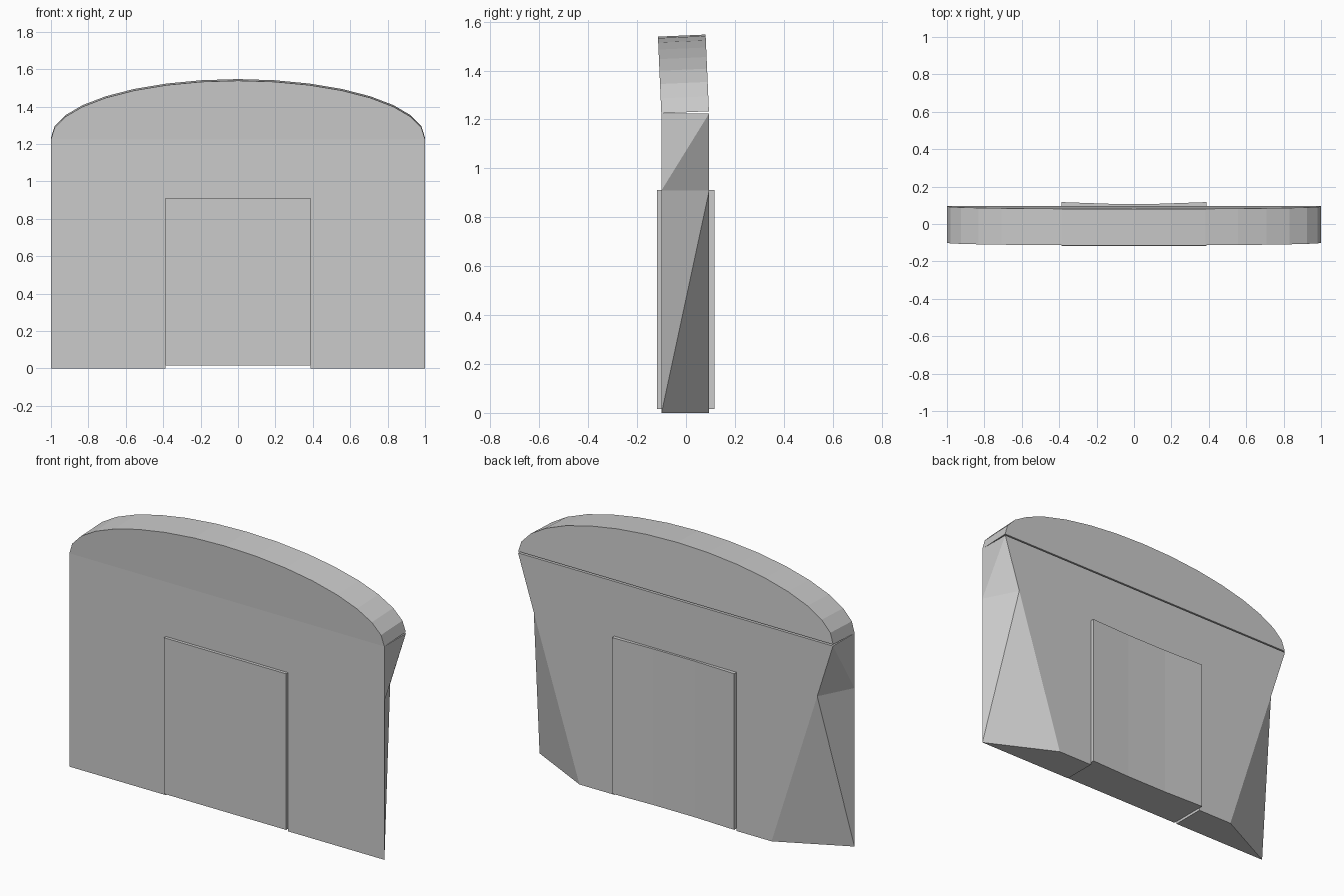
import bpy, math

if "Cube" in bpy.data.objects:
    bpy.data.objects.remove(bpy.data.objects["Cube"])

FRONT, BACK = -0.1, 0.095
SHOULDER, LINTEL, HALF_DOOR = 1.225, 0.91, 0.388


def add_mesh(name, verts, faces):
    mesh = bpy.data.meshes.new(name)
    mesh.from_pydata(verts, [], faces)
    mesh.update()
    obj = bpy.data.objects.new(name, mesh)
    bpy.context.collection.objects.link(obj)
    return obj


def prism(name, front, back):
    """Solid joining two outlines (counter-clockwise from the front)."""
    n = len(front)
    faces = [tuple(range(n)), tuple(range(2 * n - 1, n - 1, -1))]
    faces += [(i, i + n, (i + 1) % n + n, (i + 1) % n) for i in range(n)]
    return add_mesh(name, front + back, faces)


# Wall: right half with back-tapered sides and a doorway, mirrored
half = [(0, LINTEL), (HALF_DOOR, LINTEL), (HALF_DOOR, 0), (1, 0),
        (1, LINTEL), (1, SHOULDER), (0, SHOULDER)]
taper = {3: 0.61, 4: 0.9}  # narrower x at the back
front = [(x, FRONT, z) for x, z in half]
back = [(taper.get(i, x), BACK, z) for i, (x, z) in enumerate(half)]
n = len(half)
faces = [(0, 1, 4, 5, 6), (1, 2, 3, 4)]
faces += [tuple(i + n for i in reversed(f)) for f in faces]
faces += [(0, n, n + 1, 1), (1, n + 1, n + 2, 2), (2, n + 2, n + 3, 3),
          (5, n + 5, n + 6, 6)]
# twisted outer sides, split along the outward diagonal
for i in (3, 4):
    faces += [(i, i + n, i + 1 + n), (i, i + 1 + n, i + 1)]
wall = add_mesh("wall", front + back, faces)
mirror = wall.modifiers.new("mirror", 'MIRROR')
mirror.use_clip = True

# Arched cap: half ellipse, leaning slightly forward
arc = [(math.cos(math.pi * k / 16), 0.314 * math.sin(math.pi * k / 16))
       for k in range(17)]
cap = prism("arched_cap", [(x, 0, z) for x, z in arc],
            [(x, BACK - FRONT, z) for x, z in arc])
cap.location = (0, FRONT - 0.001, SHOULDER)
cap.rotation_euler = (math.radians(2.5), 0, 0)

# Door panel: flat front, gently hollowed back
xs = [-HALF_DOOR, -HALF_DOOR / 3, HALF_DOOR / 3, HALF_DOOR]
plan = [(x, -0.118) for x in xs] + list(zip(reversed(xs), (0.117, 0.108, 0.108, 0.117)))
m = len(plan)
door_faces = [tuple(range(m - 1, -1, -1)), tuple(range(m, 2 * m))]
door_faces += [(i, (i + 1) % m, (i + 1) % m + m, i + m) for i in range(m)]
add_mesh("door_panel", [(x, y, z) for z in (0.015, 0.911) for x, y in plan], door_faces)
